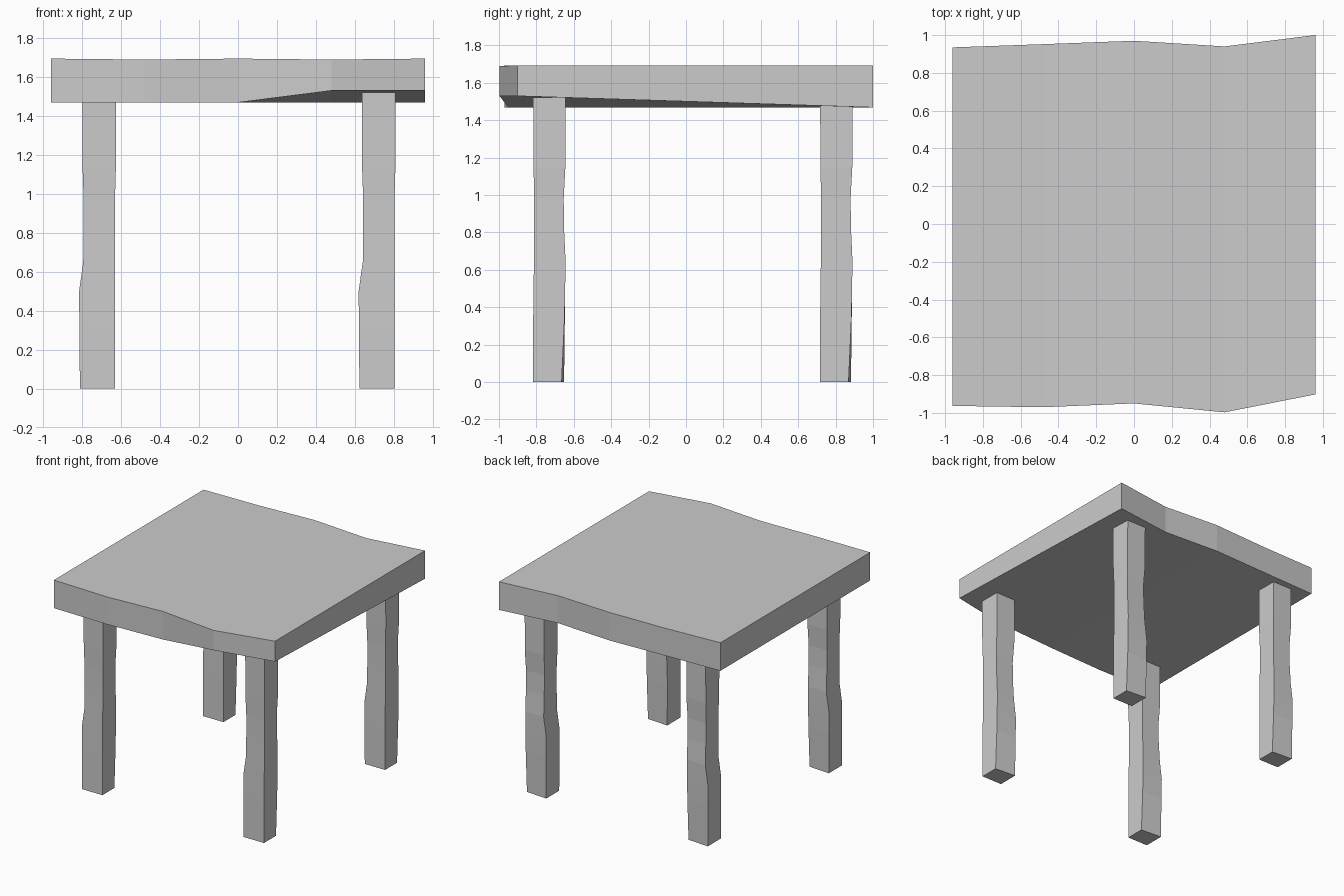
import bpy

if "Cube" in bpy.data.objects:
    bpy.data.objects.remove(bpy.data.objects["Cube"])


def loft(name, rings, offset=(0, 0, 0)):
    """Skin a row of four-sided rings and cap both ends."""
    verts = [tuple(c + o for c, o in zip(p, offset)) for ring in rings for p in ring]
    n = len(rings)
    faces = [(0, 1, 2, 3), tuple(4 * (n - 1) + k for k in (3, 2, 1, 0))]
    for i in range(n - 1):
        for k in range(4):
            a, b = 4 * i + k, 4 * i + (k + 1) % 4
            faces.append((b, a, a + 4, b + 4))
    mesh = bpy.data.meshes.new(name)
    mesh.from_pydata(verts, [], faces)
    mesh.update()
    obj = bpy.data.objects.new(name, mesh)
    bpy.context.collection.objects.link(obj)
    return obj


# Tabletop: x, front y, back y, front underside z, top z
slab = [
    (-0.96, -0.963, 0.935, 1.468, 1.693),
    (-0.48, -0.970, 0.952, 1.468, 1.688),
    (0.00, -0.950, 0.970, 1.468, 1.693),
    (0.48, -0.997, 0.940, 1.529, 1.688),
    (0.96, -0.902, 1.000, 1.529, 1.693),
]
loft("tabletop", [[(x, f, lo), (x, f, top), (x, b, top), (x, b, 1.468)]
                  for x, f, b, lo, top in slab])

# Legs, relative to the leg centre: z, left, right, front, back left, back right
leg = [
    (0.00, -0.095, 0.085, -0.085, 0.080, 0.067),
    (0.33, -0.098, 0.085, -0.085, 0.084, 0.082),
    (0.50, -0.099, 0.085, -0.083, 0.086, 0.086),
    (0.65, -0.078, 0.085, -0.081, 0.088, 0.088),
    (0.82, -0.076, 0.085, -0.080, 0.078, 0.080),
    (0.98, -0.076, 0.085, -0.080, 0.076, 0.078),
    (1.15, -0.082, 0.090, -0.083, 0.087, 0.087),
    (1.52, -0.082, 0.090, -0.085, 0.088, 0.088),
]
rings = [[(l, f, z), (l, bl, z), (r, br, z), (r, f, z)] for z, l, r, f, bl, br in leg]
# Reversed ring order keeps the normals facing out
rings = [ring[::-1] for ring in rings[::-1]]
for side, x in (("left", -0.716), ("right", 0.718)):
    for end, y in (("front", -0.732), ("back", 0.802)):
        loft(f"{end}_{side}_leg", rings, (x, y, 0))

# Make every face point outward
import bmesh
for obj in bpy.context.collection.objects:
    bm = bmesh.new()
    bm.from_mesh(obj.data)
    bmesh.ops.recalc_face_normals(bm, faces=bm.faces[:])
    bm.to_mesh(obj.data)
    bm.free()
